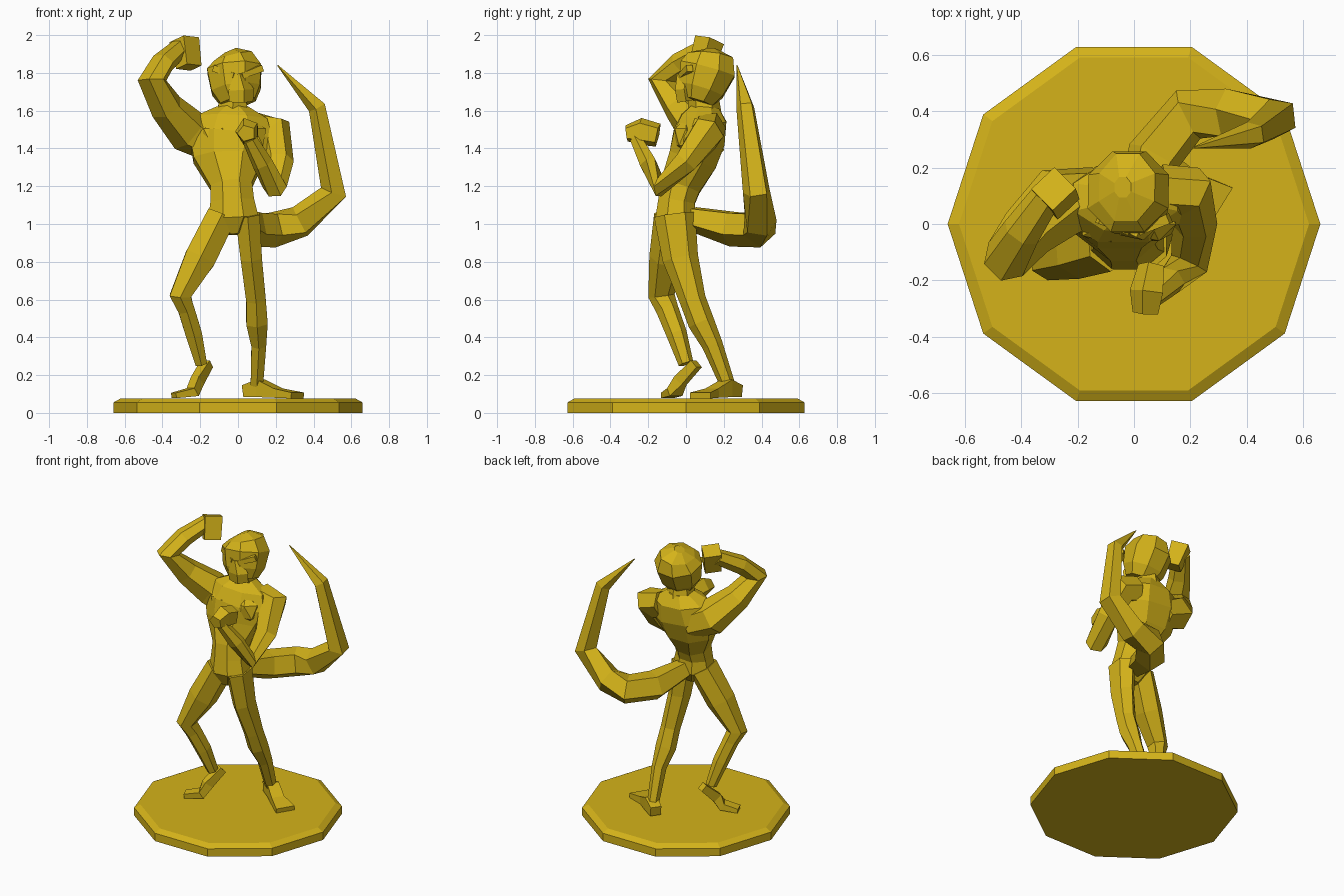
import bpy, bmesh, math
from mathutils import Vector, Matrix

gold = bpy.data.materials.new("gold")
gold.diffuse_color = (0.66, 0.45, 0.01, 1)


def finish(name, bm):
    bmesh.ops.recalc_face_normals(bm, faces=bm.faces)
    mesh = bpy.data.meshes.new(name)
    bm.to_mesh(mesh)
    bm.free()
    mesh.materials.append(gold)
    obj = bpy.data.objects.new(name, mesh)
    bpy.context.collection.objects.link(obj)
    return obj


def loft(name, stations, ref=(0, 1, 0), sides=6, phase=0.5):
    """Faceted tube through (x, y, z, radius across, radius deep) stations."""
    pts = [Vector(s[:3]) for s in stations]
    bm = bmesh.new()
    rings = []
    for i, (p, s) in enumerate(zip(pts, stations)):
        t = Vector()
        if i > 0:
            t += (p - pts[i - 1]).normalized()
        if i < len(pts) - 1:
            t += (pts[i + 1] - p).normalized()
        t.normalize()
        u = t.cross(Vector(ref)).normalized()
        v = u.cross(t)
        angles = [2 * math.pi * (k + phase) / sides for k in range(sides)]
        rings.append([bm.verts.new(p + u * s[3] * math.cos(a) + v * s[4] * math.sin(a))
                      for a in angles])
    for r, q in zip(rings, rings[1:]):
        for k in range(sides):
            j = (k + 1) % sides
            bm.faces.new((r[k], r[j], q[j], q[k]))
    bm.faces.new(rings[0])
    bm.faces.new(rings[-1])
    return finish(name, bm)


def lump(name, centre, size):
    bm = bmesh.new()
    bmesh.ops.create_icosphere(bm, subdivisions=1, radius=1,
                               matrix=Matrix.Translation(centre) @ Matrix.Diagonal((*size, 1)))
    return finish(name, bm)


# Ten-sided base with chamfered rim
loft("base", [(0, 0, 0, .66, .66), (0, 0, .055, .66, .66), (0, 0, .077, .62, .62)],
     sides=10, phase=0)

# Torso, leaning back towards the shoulders
loft("torso", [(-.02, -.06, .945, .05, .06), (-.025, -.055, 1.03, .145, .115),
               (-.03, -.05, 1.12, .125, .105), (-.035, -.03, 1.2, .12, .115),
               (-.05, .035, 1.34, .20, .14), (-.04, .07, 1.46, .24, .15),
               (-.03, .095, 1.56, .20, .13), (-.03, .10, 1.62, .09, .08)], sides=8)
for name, x, y in (("right_chest", -.11, -.005), ("left_chest", .06, .0)):
    lump(name, (x, y, 1.46), (.10, .07, .10))

# Neck and head
loft("neck", [(-.03, .10, 1.57, .10, .09), (-.025, .09, 1.69, .075, .08)])
loft("head", [(0, .06, 1.645, .10, .09), (-.01, .08, 1.71, .14, .13),
              (-.02, .115, 1.82, .155, .16), (-.025, .13, 1.885, .11, .13),
              (-.04, .13, 1.92, .035, .04)], sides=8)
loft("muzzle", [(.01, .0, 1.65, .07, .05), (.01, -.01, 1.71, .075, .05),
                (0, .0, 1.79, .03, .05)], sides=5)
for name, sx in (("right_brow", -1), ("left_brow", 1)):
    loft(name, [(sx * .02, -.025, 1.785, .02, .02), (sx * .125, .02, 1.825, .025, .025)],
         ref=(0, 0, 1), sides=4)

# Raised arm with curled hand
loft("raised_arm", [(-.12, .10, 1.42, .10, .11), (-.26, .08, 1.49, .115, .13),
                    (-.38, -.03, 1.62, .085, .10), (-.455, -.125, 1.76, .075, .085),
                    (-.40, -.03, 1.85, .06, .07), (-.31, .10, 1.93, .05, .055)],
     ref=(1, -1, 0))
loft("raised_hand", [(-.285, .125, 1.975, .08, .08), (-.26, .08, 1.83, .06, .075)],
     ref=(1, 1, 0), sides=4)

# Folded arm with fist in front of the chest
loft("folded_arm", [(.09, .12, 1.50, .09, .10), (.19, .11, 1.48, .095, .11),
                    (.215, .0, 1.33, .07, .08), (.195, -.14, 1.195, .055, .07),
                    (.13, -.20, 1.32, .05, .055), (.06, -.265, 1.45, .035, .04)],
     ref=(1, 0, 0))
loft("folded_fist", [(.045, -.315, 1.48, .05, .045), (.05, -.24, 1.49, .065, .075),
                     (.065, -.15, 1.47, .05, .065)], ref=(0, 0, 1), sides=5)

# Bent leg with lifted heel
loft("bent_leg", [(-.09, -.06, 1.04, .09, .11), (-.20, -.10, .82, .095, .095),
                  (-.305, -.13, .62, .065, .07), (-.275, -.10, .55, .05, .06),
                  (-.235, -.05, .42, .05, .055), (-.195, .0, .26, .035, .04)])
loft("bent_foot", [(-.165, .055, .26, .04, .035), (-.215, -.03, .17, .035, .045),
                   (-.24, -.06, .11, .055, .035), (-.34, -.10, .092, .05, .02)],
     ref=(0, 0, 1), sides=4)

# Straight leg with foot turned outward
loft("straight_leg", [(.05, -.06, 1.05, .075, .11), (.07, -.03, .82, .065, .095),
                      (.095, .035, .60, .06, .07), (.10, .08, .48, .065, .07),
                      (.11, .14, .36, .045, .055), (.10, .22, .15, .038, .04)])
loft("straight_foot", [(.045, .27, .115, .05, .045), (.12, .215, .13, .055, .065),
                       (.21, .14, .105, .06, .035), (.315, .075, .092, .09, .022)],
     ref=(0, 0, 1), sides=4)

# Tail sweeping back, round and up to a point
loft("tail", [(0, .03, 1.03, .07, .07), (.07, .24, .98, .10, .10),
              (.19, .385, .975, .10, .10), (.33, .39, 1.01, .09, .09),
              (.51, .375, 1.17, .075, .075), (.42, .315, 1.62, .05, .05),
              (.21, .27, 1.84, .003, .003)], ref=(-1, 1, 0), sides=5)
